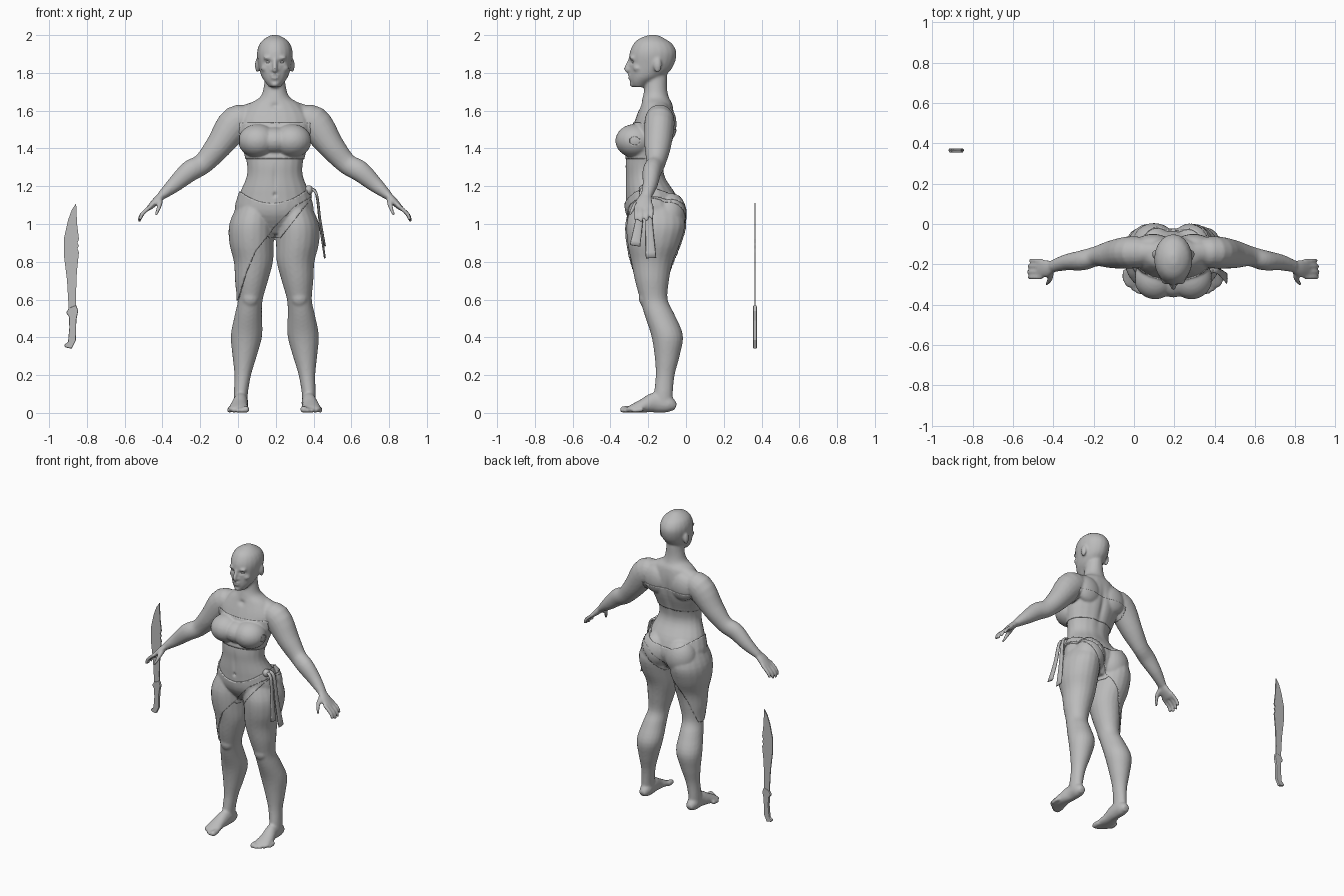
import bpy, bmesh
from math import exp, cos, sin, pi
from mathutils import Vector, Matrix

if "Cube" in bpy.data.objects:
    bpy.data.objects.remove(bpy.data.objects["Cube"])

CENTRE = .195  # the figure stands to one side of the blade
BOTH = (-1, 1)
SIDEWAYS, FORWARD, UP = Vector((1, 0, 0)), Vector((0, 1, 0)), Vector((0, 0, 1))

colour = (.5, .5, .5, 1)
grey = bpy.data.materials.new("plain grey")
grey.use_nodes = True
grey.diffuse_color = colour
grey.node_tree.nodes["Principled BSDF"].inputs["Base Color"].default_value = colour


def finish(name, bm, shift=CENTRE, smooth=True):
    """Turn a bmesh into a named, coloured object."""
    mesh = bpy.data.meshes.new(name)
    bm.to_mesh(mesh)
    bm.free()
    mesh.materials.append(grey)
    obj = bpy.data.objects.new(name, mesh)
    bpy.context.collection.objects.link(obj)
    obj.location.x = shift
    if smooth:
        mesh.shade_smooth()
    return obj


def apply_modifiers(obj):
    graph = bpy.context.evaluated_depsgraph_get()
    mesh = bpy.data.meshes.new_from_object(obj.evaluated_get(graph))
    obj.modifiers.clear()
    obj.data = mesh


def catmull(a, b, c, d, t):
    return [.5 * (2 * q + (r - p) * t + (2 * p - 5 * q + 4 * r - s) * t * t
                  + (3 * q - p - 3 * r + s) * t ** 3) for p, q, r, s in zip(a, b, c, d)]


def loft(bm, keys, side=1, depth_axis=FORWARD, level=False, steps=4, sides=20):
    """Smooth tube through keys of (x, y, z, half width, half depth)."""
    padded = [keys[0], *keys, keys[-1]]
    path = [catmull(*padded[i:i + 4], step / steps) for i in range(len(keys) - 1) for step in range(steps)]
    path.append(keys[-1])
    rings = []
    for i, (x, y, z, width, depth) in enumerate(path):
        before, after = path[max(i - 1, 0)], path[min(i + 1, len(path) - 1)]
        along = UP if level else (Vector(after[:3]) - Vector(before[:3])).normalized()
        deep = (depth_axis - along * depth_axis.dot(along)).normalized()
        wide = deep.cross(along)
        ring = []
        for k in range(sides):
            angle = 2 * pi * k / sides
            point = Vector((x, y, z)) + wide * width * cos(angle) + deep * depth * sin(angle)
            point.x *= side
            ring.append(bm.verts.new(point))
        rings.append(ring)
    for lower, upper in zip(rings, rings[1:]):
        for k in range(sides):
            bm.faces.new((lower[k - 1], lower[k], upper[k], upper[k - 1]))
    bm.faces.new(rings[0])
    bm.faces.new(rings[-1])


def stack(bm, rows):
    """Upright loft from rows of (z, front y, back y, half width)."""
    loft(bm, [(0, (front + back) / 2, z, width, (back - front) / 2) for z, front, back, width in rows], level=True)


def ball(bm, centre, size):
    matrix = Matrix.Translation(centre) @ Matrix.Diagonal((*size, 1))
    bmesh.ops.create_uvsphere(bm, u_segments=24, v_segments=16, radius=1, matrix=matrix)


def ball_pair(bm, centre, size):
    x, y, z = centre
    for side in BOTH:
        ball(bm, (side * x, y, z), size)


# Torso and neck
bm = bmesh.new()
stack(bm, [(.95, -.24, -.08, .09), (1.05, -.31, -.03, .2), (1.15, -.32, -.05, .19), (1.25, -.32, -.11, .15),
           (1.33, -.32, -.11, .15), (1.45, -.3, -.07, .18), (1.55, -.27, -.06, .19), (1.63, -.24, -.07, .14),
           (1.67, -.23, -.09, .08), (1.72, -.22, -.1, .06), (1.8, -.22, -.1, .05)])

# Head
stack(bm, [(1.725, -.28, -.22, .03), (1.75, -.295, -.18, .05), (1.78, -.3, -.12, .07), (1.83, -.3, -.07, .085),
           (1.9, -.3, -.05, .095), (1.95, -.28, -.07, .083), (1.98, -.25, -.11, .056), (2, -.2, -.15, .02)])

# Nose, lips and chin
loft(bm, [(0, -.295, 1.875, .01, .01), (0, -.315, 1.82, .012, .014), (0, -.305, 1.81, .01, .01)])
ball(bm, (0, -.295, 1.787), (.027, .015, .006))
ball(bm, (0, -.295, 1.774), (.023, .015, .007))
ball(bm, (0, -.28, 1.74), (.024, .02, .016))

# Nostrils, brows, cheeks and ears
ball_pair(bm, (.012, -.3, 1.815), (.01, .01, .008))
ball_pair(bm, (.036, -.285, 1.88), (.027, .015, .008))
ball_pair(bm, (.05, -.255, 1.825), (.024, .026, .02))
ball_pair(bm, (.093, -.15, 1.84), (.012, .022, .038))

# Bust, shoulder blades, hips and knees
ball(bm, (0, -.27, 1.44), (.1, .09, .07))
ball_pair(bm, (.09, -.27, 1.44), (.1, .1, .085))
ball_pair(bm, (.1, -.1, 1.53), (.09, .05, .09))
ball_pair(bm, (.095, -.09, 1.05), (.1, .088, .115))
ball_pair(bm, (.13, -.215, .61), (.045, .035, .05))

for side in BOTH:
    # Shoulder slope
    loft(bm, [(.02, -.14, 1.64, .04, .05), (.1, -.14, 1.61, .04, .05), (.19, -.14, 1.57, .05, .06)], side)
    # Arm
    loft(bm, [(.1, -.14, 1.56, .05, .06), (.2, -.14, 1.54, .09, .08), (.3, -.15, 1.41, .07, .07),
              (.38, -.16, 1.32, .056, .05), (.45, -.18, 1.28, .056, .05), (.53, -.19, 1.21, .042, .04),
              (.6, -.21, 1.15, .024, .03)], side)
    # Palm
    loft(bm, [(.59, -.21, 1.16, .02, .026), (.63, -.22, 1.12, .02, .043), (.67, -.22, 1.08, .013, .045)], side)
    # Fingers
    for i, reach in enumerate((.9, 1, .95, .8)):
        y = -.265 + .028 * i
        loft(bm, [(.65, y, 1.1, .011, .011), (.665 + .04 * reach, y, 1.09 - .04 * reach, .011, .011),
                  (.67 + .05 * reach, y, 1.09 - .08 * reach, .009, .009)], side, sides=12)
    # Thumb
    loft(bm, [(.61, -.23, 1.13, .018, .018), (.61, -.27, 1.1, .014, .014), (.63, -.3, 1.045, .008, .008)],
         side, depth_axis=SIDEWAYS, sides=12)
    # Leg
    loft(bm, [(.1, -.16, 1.1, .09, .13), (.12, -.16, 1, .114, .155), (.12, -.17, .9, .114, .14),
              (.11, -.18, .8, .1, .11), (.12, -.18, .7, .084, .09), (.13, -.17, .6, .066, .073),
              (.14, -.14, .52, .072, .08), (.15, -.1, .41, .083, .084), (.16, -.1, .3, .064, .066),
              (.17, -.11, .2, .044, .05), (.18, -.12, .1, .037, .05), (.18, -.12, .04, .037, .05)],
         side, level=True)
    # Foot
    loft(bm, [(.18, -.055, .03, .02, .018), (.18, -.09, .044, .037, .043), (.18, -.16, .055, .038, .054),
              (.19, -.23, .037, .046, .036), (.19, -.29, .022, .053, .02), (.19, -.31, .016, .044, .013)],
         side, depth_axis=UP)
    # Toes
    for i, thick in enumerate((.018, .013, .013, .012, .012)):
        x, tip = .153 + .022 * i, -.35 + .004 * i * i
        loft(bm, [(x, tip + .06, .02, thick, thick), (x, tip + .015, thick, thick, thick),
                  (x, tip, thick, thick / 2, thick / 2)], side, depth_axis=UP, sides=12)

# Fuse everything into one soft skin
bmesh.ops.recalc_face_normals(bm, faces=bm.faces)
body = finish("body", bm)
fuse = body.modifiers.new("fuse", "REMESH")
fuse.mode = "VOXEL"
fuse.voxel_size = .008
soften = body.modifiers.new("soften", "SMOOTH")
soften.iterations = 4
apply_modifiers(body)

# Eye sockets, mouth, navel, midline, spine and collar: (centre, spread, push along y)
dents = [((side * .034, -.29, 1.857), (.018, .05, .009), .011) for side in BOTH]
dents += [((0, -.3, 1.78), (.02, .03, .003), .005), ((0, -.32, 1.155), (.008, .05, .01), .012),
          ((0, -.32, 1.24), (.012, .06, .07), .006), ((0, -.06, 1.4), (.02, .06, .15), -.014),
          ((0, -.25, 1.625), (.02, .04, .015), .01)]
bm = bmesh.new()
bm.from_mesh(body.data)
for v in bm.verts:
    for centre, spread, push in dents:
        v.co.y += push * exp(-sum(((p - c) / w) ** 2 for p, c, w in zip(v.co, centre, spread)))
bm.to_mesh(body.data)
bm.free()
body.data.shade_smooth()


def garment(name, low, high, reach, gap):
    """Thin cloth lifted from the body between two height rules."""
    bm = bmesh.new()
    bm.from_mesh(body.data)

    def bare(face):
        c = face.calc_center_median()
        return abs(c.x) > reach or not low(c) < c.z < high(c)
    bmesh.ops.delete(bm, geom=[face for face in bm.faces if bare(face)], context="FACES")
    bm.normal_update()
    normals = [v.normal.copy() for v in bm.verts]
    for v, normal in zip(bm.verts, normals):
        hem = min(low(v.co), high(v.co), key=lambda z: abs(z - v.co.z))
        if v.is_boundary and abs(hem - v.co.z) < .02:
            v.co.z = hem
        v.co += normal * gap
    cloth = finish(name, bm).modifiers.new("hem", "SOLIDIFY")
    cloth.thickness = gap
    cloth.use_rim_only = True


def wrap_hem(c):
    """Slanted hem, highest at the left hip and lowest outside the right thigh."""
    points = [(-.24, .56), (-.19, .6), (-.15, .74), (-.1, .86), (0, .99), (.1, 1.09), (.25, 1.18)]
    for (x, z), (next_x, next_z) in zip(points, points[1:]):
        if c.x <= next_x:
            return z + (next_z - z) * (c.x - x) / (next_x - x)
    return next_z


# Clothes
garment("chest_wrap", lambda c: 1.345, lambda c: 1.535 if c.y < -.15 else 1.5, reach=.185, gap=.004)
garment("briefs", lambda c: .925 + 1.3 * max(abs(c.x) - .03, 0), lambda c: 1.1 + 2 * c.x ** 2, reach=.26, gap=.003)
garment("hip_wrap", wrap_hem, lambda c: 1.11 + 2.2 * c.x ** 2 + .06 * c.x, reach=.28, gap=.007)

# Knot and hanging sash ends
bm = bmesh.new()
ball(bm, (.18, -.225, 1.18), (.022, .025, .025))
for y, end, drift in ((-.225, .885, -.045), (-.205, .82, .02)):
    middle = (1.16 + end) / 2
    loft(bm, [(.18, y, 1.19, .008, .012), (.22, y + drift / 5, 1.16, .007, .014),
              (.24, y + drift / 2, middle, .006, .02), (.265, y + drift, end, .005, .028)], sides=12)
bmesh.ops.recalc_face_normals(bm, faces=bm.faces)
finish("sash", bm)

# Eyes
bm = bmesh.new()
ball_pair(bm, (.034, -.272, 1.857), (.015, .014, .008))
finish("eyes", bm)


def plate(name, outline, thick):
    """Flat outline in x and z, thickened along y."""
    bm = bmesh.new()
    face = bm.faces.new([bm.verts.new((x, .365 - thick / 2, z)) for x, z in outline])
    extruded = bmesh.ops.extrude_face_region(bm, geom=[face])["geom"]
    moved = [item for item in extruded if isinstance(item, bmesh.types.BMVert)]
    bmesh.ops.translate(bm, vec=FORWARD * thick, verts=moved)
    bmesh.ops.recalc_face_normals(bm, faces=bm.faces)
    return finish(name, bm, shift=0, smooth=False)


# Machete
plate("machete_blade", [(-.857, 1.11), (-.88, 1.075), (-.9, 1.02), (-.92, .93), (-.92, .82), (-.905, .7),
                        (-.895, .53), (-.855, .53), (-.858, .62), (-.853, .75), (-.842, .85), (-.85, .87),
                        (-.842, .885), (-.85, .9), (-.842, .92), (-.852, 1)], thick=.007)
handle = plate("machete_handle", [(-.895, .555), (-.91, .53), (-.895, .51), (-.893, .45), (-.9, .375), (-.92, .36),
                                  (-.915, .347), (-.88, .34), (-.858, .385), (-.856, .49), (-.846, .54),
                                  (-.856, .57)], thick=.02)
rounded = handle.modifiers.new("rounded", "BEVEL")
rounded.width = .005
rounded.segments = 2
